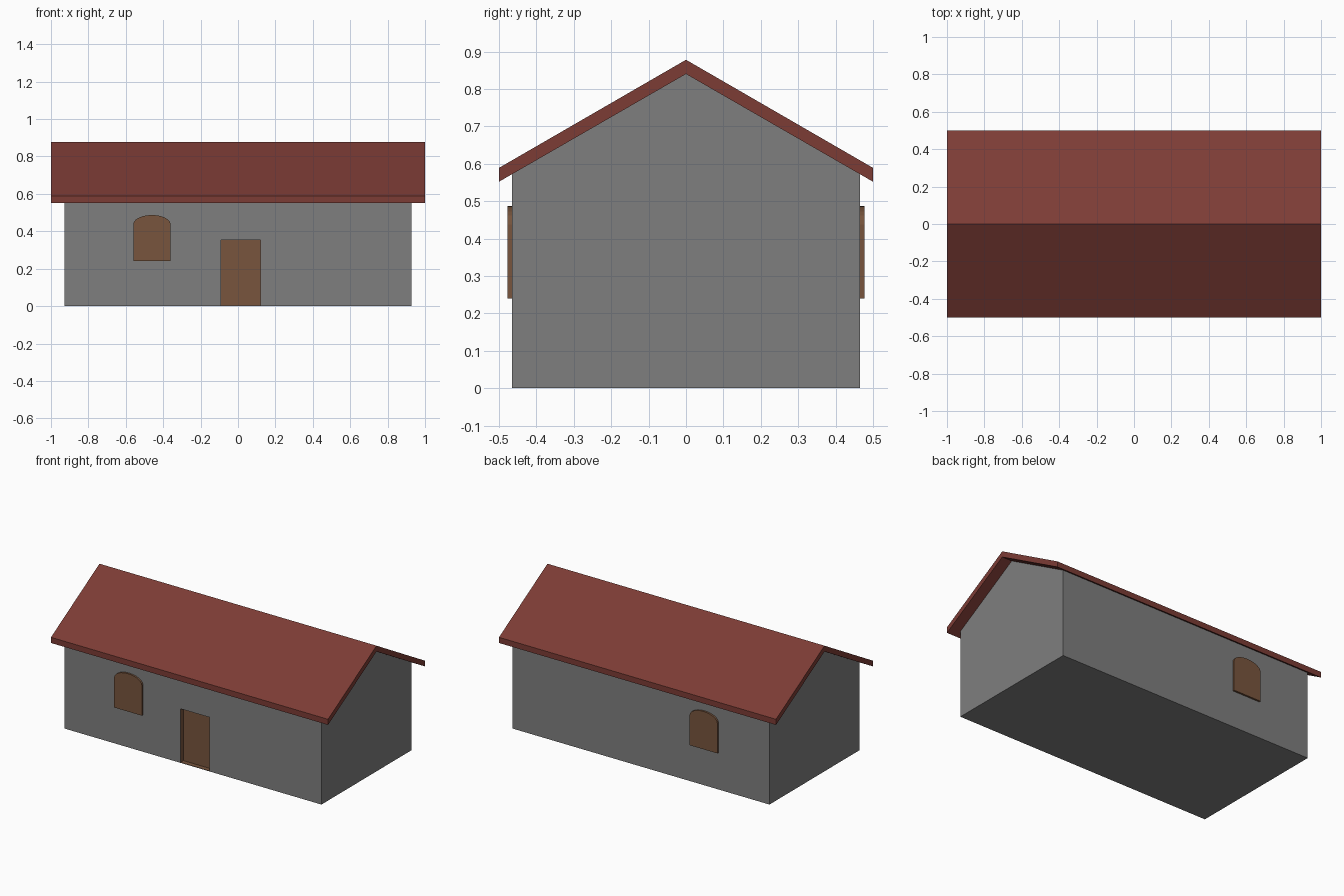
import bpy, math
from mathutils import Vector

if "Cube" in bpy.data.objects:
    bpy.data.objects.remove(bpy.data.objects["Cube"])


def material(name, rgb):
    m = bpy.data.materials.new(name)
    lin = [(c / 255 / 12.92) if c < 11 else ((c / 255 + 0.055) / 1.055) ** 2.4 for c in rgb]
    m.diffuse_color = (*lin, 1)
    m.use_nodes = True
    m.node_tree.nodes["Principled BSDF"].inputs["Base Color"].default_value = m.diffuse_color
    return m


GREY = material("wall grey", (127, 127, 127))
RED = material("roof red", (124, 60, 53))
BROWN = material("wood brown", (120, 85, 61))


def prism(name, profile, to_point, lo, hi, mat):
    """Extrude a closed 2D profile from lo to hi along the remaining axis."""
    n = len(profile)
    verts = [to_point(a, b, d) for d in (lo, hi) for a, b in profile]
    faces = [list(range(n)), list(range(n, 2 * n))]
    faces += [[i, (i + 1) % n, n + (i + 1) % n, n + i] for i in range(n)]
    me = bpy.data.meshes.new(name)
    me.from_pydata(verts, [], faces)
    import bmesh
    bm = bmesh.new()
    bm.from_mesh(me)
    bmesh.ops.recalc_face_normals(bm, faces=bm.faces)
    bm.to_mesh(me)
    bm.free()
    me.materials.append(mat)
    ob = bpy.data.objects.new(name, me)
    bpy.context.collection.objects.link(ob)
    return ob


def along_x(a, b, d):
    return (d, a, b)


def along_y(a, b, d):
    return (a, d, b)


# gabled wall body (top tucked slightly into the roof)
W = 0.465
walls = prism("walls", [(-W, 0), (W, 0), (W, 0.576), (0, 0.844), (-W, 0.576)],
              along_x, -0.928, 0.928, GREY)
walls.data.materials.append(BROWN)

# recessed door cut into the front wall
DOOR_BACK = -W + 0.03
cutter = prism("door_cutter", [(-0.09, 0.003), (0.12, 0.003), (0.12, 0.353), (-0.09, 0.353)],
               along_y, -0.6, DOOR_BACK, BROWN)
mod = walls.modifiers.new("door recess", 'BOOLEAN')
mod.operation = 'DIFFERENCE'
mod.solver = 'EXACT'
mod.object = cutter
bpy.context.view_layer.objects.active = walls
bpy.ops.object.modifier_apply(modifier=mod.name)
bpy.data.objects.remove(cutter)
for p in walls.data.polygons:
    c = p.center
    inside = -W + 0.001 < c.y < DOOR_BACK + 0.001 and -0.1 < c.x < 0.13 and 0.001 < c.z < 0.36
    p.material_index = 1 if inside else 0

# pitched roof slab with overhang
prism("roof", [(-0.5, 0.552), (0, 0.84), (0.5, 0.552), (0.5, 0.589), (0, 0.878), (-0.5, 0.589)],
      along_x, -1, 1, RED)

# arched windows, front and back
arch = [(-0.56, 0.24), (-0.36, 0.24)]
arch += [(-0.46 + 0.1 * math.cos(math.pi * i / 12), 0.437 + 0.05 * math.sin(math.pi * i / 12))
         for i in range(13)]
for name, s in (("front_window", -1), ("back_window", 1)):
    prism(name, arch, along_y, s * 0.46, s * 0.477, BROWN)
